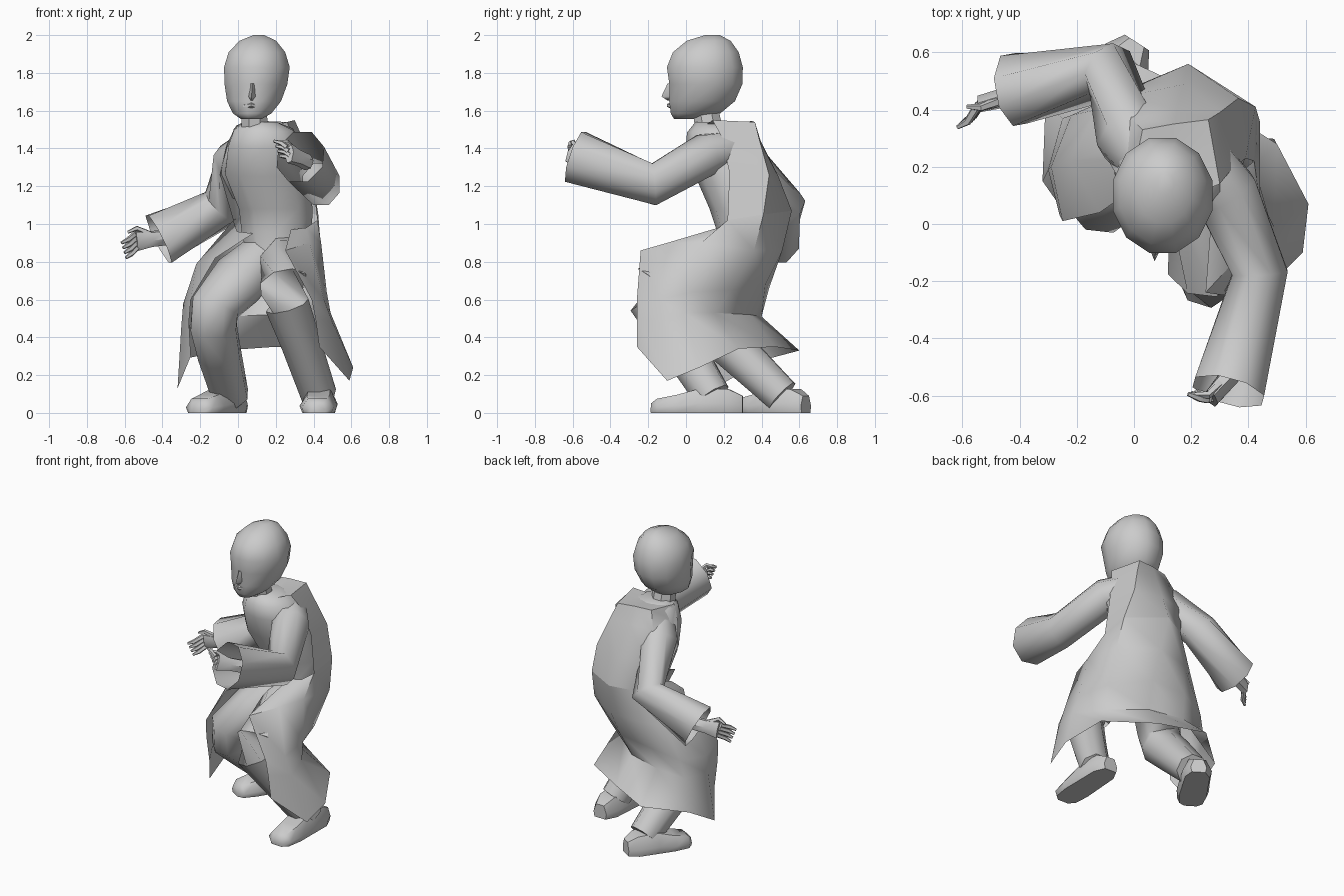
import bpy, bmesh, math
from mathutils import Vector


def finish(name, rows, closed=True, caps=(True, True), angle=42):
    """Skin rows of points into one surface."""
    bm = bmesh.new()
    vs = [[bm.verts.new(p) for p in r] for r in rows]
    n = len(rows[0])
    for a, b in zip(vs, vs[1:]):
        for i in range(n if closed else n - 1):
            j = (i + 1) % n
            bm.faces.new((a[i], a[j], b[j], b[i]))
    if closed and caps[0]:
        bm.faces.new(vs[0][::-1])
    if closed and caps[1]:
        bm.faces.new(vs[-1])
    bmesh.ops.recalc_face_normals(bm, faces=bm.faces)
    me = bpy.data.meshes.new(name)
    bm.to_mesh(me)
    bm.free()
    ob = bpy.data.objects.new(name, me)
    bpy.context.collection.objects.link(ob)
    bpy.ops.object.select_all(action='DESELECT')
    ob.select_set(True)
    bpy.context.view_layer.objects.active = ob
    bpy.ops.object.shade_smooth_by_angle(angle=math.radians(angle))
    return ob


def stack(name, rings, n, **kw):
    """Horizontal ellipses: (cx, cy, z, rx, ry, tilt of z along y)."""
    rows = []
    for cx, cy, z, rx, ry, tilt in rings:
        row = []
        for i in range(n):
            a = 2 * math.pi * (i + 0.5) / n
            y = ry * math.sin(a)
            row.append((cx + rx * math.cos(a), cy + y, z + tilt * y))
        rows.append(row)
    return finish(name, rows, **kw)


def tube(name, path, n=6, ref=(0, 0, 1), **kw):
    """Tube along points: (point, half width, half height)."""
    pts = [Vector(p[0]) for p in path]
    rows = []
    for i, (p, w, h) in enumerate(path):
        t = Vector()
        if i > 0:
            t += (pts[i] - pts[i - 1]).normalized()
        if i < len(pts) - 1:
            t += (pts[i + 1] - pts[i]).normalized()
        t.normalize()
        s = t.cross(Vector(ref)).normalized()
        u = s.cross(t)
        rows.append([pts[i] + s * w * math.cos(a) + u * h * math.sin(a)
                     for a in (2 * math.pi * (k + 0.5) / n for k in range(n))])
    return finish(name, rows, **kw)


# Head, neck and facial features
stack("head", [
    (.07, -.005, 1.555, .055, .06, 0), (.075, .05, 1.585, .105, .135, 0),
    (.085, .085, 1.65, .148, .18, 0), (.095, .105, 1.74, .172, .20, 0),
    (.10, .10, 1.83, .18, .208, 0), (.10, .105, 1.91, .155, .18, 0),
    (.105, .12, 1.97, .10, .12, 0), (.11, .14, 2.0, .03, .04, 0)], 12, angle=60)
stack("neck", [(.09, .13, 1.46, .08, .08, 0), (.085, .10, 1.62, .07, .075, 0)], 8)
finish("nose", [[(.06, -.08, 1.745), (.09, -.08, 1.745), (.075, -.097, 1.745)],
                [(.048, -.07, 1.675), (.102, -.07, 1.675), (.072, -.13, 1.675)],
                [(.055, -.06, 1.655), (.095, -.06, 1.655), (.072, -.10, 1.655)]], angle=80)
tube("lips", [((.03, -.065, 1.625), .01, .01), ((.07, -.088, 1.628), .014, .014),
              ((.11, -.065, 1.625), .01, .01)], 6)

# Front of the coat body
stack("torso", [
    (.19, .28, .78, .14, .13, 0), (.205, .31, .96, .195, .145, 0),
    (.20, .30, 1.08, .205, .175, 0), (.15, .235, 1.27, .23, .185, .1),
    (.14, .17, 1.42, .20, .17, .1), (.135, .16, 1.50, .165, .155, .1),
    (.12, .14, 1.54, .09, .09, 0)], 10, angle=60)

# Broad flat coat back with its collar edge folded in at the nape
finish("coat_back", [
    [(.20, .10, 1.52), (.19, .18, 1.53), (.14, .20, 1.53), (.09, .19, 1.53), (.05, .12, 1.53)],
    [(.30, .14, 1.55), (.26, .365, 1.54), (.14, .35, 1.545), (.03, .33, 1.54), (-.01, .14, 1.52)],
    [(.34, .19, 1.46), (.30, .39, 1.44), (.15, .395, 1.44), (-.01, .37, 1.43), (-.06, .17, 1.42)],
    [(.39, .23, 1.27), (.365, .44, 1.26), (.18, .49, 1.25), (-.01, .45, 1.25), (-.095, .23, 1.26)],
    [(.42, .22, 1.02), (.425, .41, 1.05), (.19, .56, 1.07), (.04, .495, 1.05), (-.025, .28, 1.02)]],
    closed=False, angle=60)

# Open skirt of the coat, from its left front edge round the back to the right
finish("coat_skirt", [
    [(.28, .15, .97), (.36, .17, .98), (.42, .22, 1.02), (.425, .41, 1.05), (.19, .56, 1.07),
     (.04, .495, 1.05), (-.025, .28, 1.02), (-.005, .23, .96), (.08, .18, .95)],
    [(.25, -.24, .86), (.38, -.10, .90), (.44, .08, .90), (.44, .36, .86), (.21, .51, .86),
     (.0, .48, .84), (-.13, .40, .82), (-.22, .22, .79), (-.12, .04, .82)],
    [(.39, -.26, .60), (.455, -.14, .60), (.47, .03, .64), (.41, .24, .65), (.20, .42, .68),
     (-.04, .44, .66), (-.22, .38, .60), (-.29, .20, .58), (-.25, .01, .60)],
    [(.41, -.26, .50), (.50, -.13, .48), (.49, -.01, .53), (.36, .15, .53), (.17, .34, .52),
     (-.06, .40, .51), (-.25, .37, .48), (-.30, .19, .46), (-.26, .03, .48)],
    [(.43, -.26, .35), (.59, -.10, .17), (.61, .07, .24), (.50, .28, .34), (.20, .47, .35),
     (-.08, .60, .33), (-.31, .41, .28), (-.32, .15, .13), (-.25, .05, .30)]],
    closed=False, angle=55)

# Wide sleeves, open at the cuffs
tube("left_sleeve", [((.22, .24, 1.40), .11, .10), ((.32, .11, 1.37), .12, .115),
                     ((.44, -.17, 1.21), .105, .12), ((.33, -.585, 1.355), .135, .15)],
     8, caps=(True, False), angle=60)
tube("right_sleeve", [((.08, .20, 1.41), .11, .10), ((-.02, .31, 1.33), .12, .115),
                      ((-.085, .53, 1.09), .105, .12), ((-.42, .47, .92), .135, .15)],
     8, caps=(True, False), angle=60)


def hand(side, wrist, knuckle, tip, across):
    """Palm, four curled fingers and a thumb."""
    w, k, t, c = (Vector(v) for v in (wrist, knuckle, tip, across))
    c.normalize()
    d = (k - w).normalized()
    up = c.cross(d)
    tube(side + "_palm", [(w - d * .08, .045, .04), (w, .045, .035), (k, .06, .03)], 6, ref=up)
    for f in range(4):
        o = c * (f - 1.5) * .026
        mid = k.lerp(t, .55) + up * .015 + o
        tube(f"{side}_finger_{f + 1}", [(k + o * .9, .016, .016), (mid, .014, .014),
                                        (t + o * 1.1, .008, .008)], 5, ref=up)
    tube(side + "_thumb", [(w + c * .03, .018, .018), (w.lerp(k, .7) + c * .07, .014, .014),
                           (k.lerp(t, .3) + c * .06 - up * .03, .008, .008)], 5, ref=up)


hand("left", (.32, -.55, 1.35), (.27, -.61, 1.375), (.205, -.59, 1.40), (-.4, -.1, 1))
hand("right", (-.46, .44, .92), (-.54, .42, .91), (-.605, .35, .86), (-.3, -.3, 1))

# Trouser legs in a deep crouch
tube("left_leg", [((.26, .27, .82), .12, .13), ((.25, .10, .78), .14, .15),
                  ((.24, -.15, .68), .12, .145), ((.26, -.16, .57), .115, .14),
                  ((.33, -.04, .38), .105, .12), ((.43, .14, .09), .095, .10)],
     8, ref=(0, .6, 1), angle=60)
tube("right_leg", [((.13, .29, .82), .13, .13), ((.0, .20, .70), .15, .15),
                   ((-.12, .10, .56), .135, .14), ((-.13, .12, .46), .13, .135),
                   ((-.10, .27, .32), .12, .12), ((-.04, .51, .09), .10, .10)],
     8, ref=(0, .6, 1), angle=60)


def shoe(name, heel, toe):
    """Cross-sections: (fraction along foot, half width, height)."""
    h, t = Vector((*heel, 0)), Vector((*toe, 0))
    s = (t - h).normalized().cross(Vector((0, 0, 1)))
    rows = []
    for f, w, z in ((0, .05, .09), (.15, .09, .125), (.45, .095, .13),
                    (.72, .10, .095), (.93, .085, .075), (1, .045, .05)):
        p = h.lerp(t, f)
        rows.append([p + s * w * a + Vector((0, 0, z * b)) for a, b in
                     ((-.85, 0), (.85, 0), (1, .4), (.6, 1), (-.6, 1), (-1, .4))])
    finish(name, rows, angle=50)


shoe("left_shoe", (.44, .30), (.42, -.185))
shoe("right_shoe", (.01, .635), (-.22, .28))
